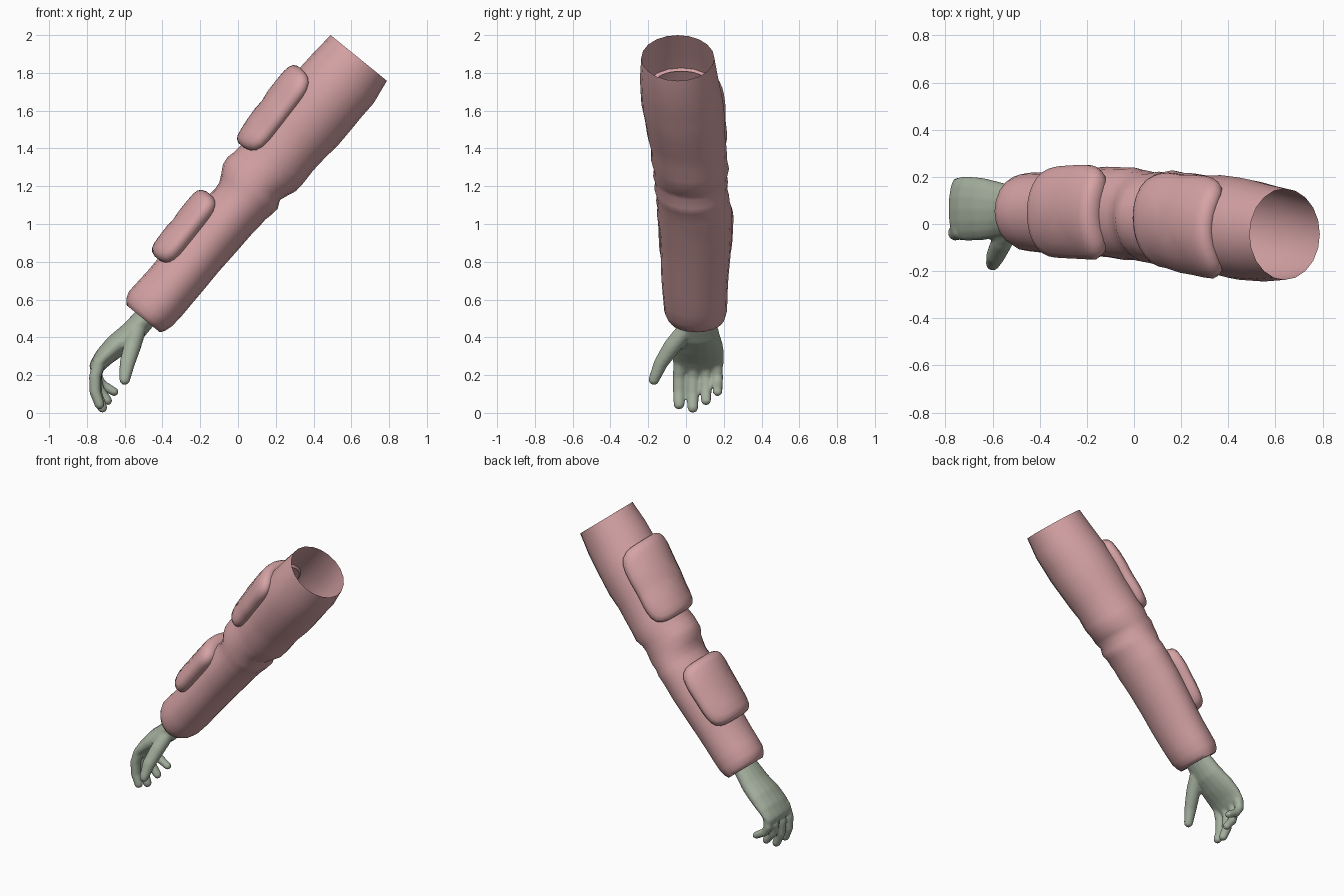
import bpy, bmesh, math
from mathutils import Vector

if "Cube" in bpy.data.objects:
    bpy.data.objects.remove(bpy.data.objects["Cube"])


def material(name, rgb):
    m = bpy.data.materials.new(name)
    m.diffuse_color = (*rgb, 1)
    m.use_nodes = True
    m.node_tree.nodes["Principled BSDF"].inputs["Base Color"].default_value = m.diffuse_color
    return m


PINK = material("pink cloth", (0.67, 0.365, 0.375))
SKIN = material("grey green skin", (0.37, 0.43, 0.34))

# Arm frame: s runs from cuff to shoulder, OUT points to the outer side
ORIGIN = Vector((-0.48, 0, 0.5))
AXIS = Vector((0.63, 0, 0.776))
OUT = Vector((-0.776, 0, 0.63))

# Sleeve profile: s, outer radius, inner radius, y min, y max
PROFILE = [
    (-0.015, .128, .098, -.085, .195), (0.01, .152, .115, -.10, .208),
    (0.05, .166, .127, -.115, .217), (0.12, .162, .133, -.12, .219),
    (0.20, .157, .134, -.126, .221), (0.29, .156, .136, -.131, .225),
    (0.43, .160, .137, -.134, .236), (0.58, .162, .144, -.14, .243),
    (0.70, .161, .148, -.153, .24), (0.76, .154, .154, -.152, .24),
    (0.80, .158, .155, -.158, .23), (0.84, .178, .164, -.156, .228),
    (0.885, .203, .170, -.168, .218), (0.93, .209, .150, -.164, .222),
    (0.97, .199, .165, -.174, .218), (1.02, .193, .186, -.17, .228),
    (1.08, .192, .190, -.185, .218), (1.16, .200, .188, -.186, .215),
    (1.25, .205, .194, -.205, .206), (1.35, .210, .206, -.217, .207),
    (1.46, .211, .208, -.236, .198), (1.54, .209, .208, -.24, .188),
    (1.64, .204, .212, -.244, .17), (1.777, .192, .192, -.237, .15),
]


def arm_point(s, a, lift=0.0, scale=1.0):
    """Point on the sleeve at length s and angle a (0 = outer side)."""
    lo, hi = PROFILE[0], PROFILE[1]
    for lo, hi in zip(PROFILE, PROFILE[1:]):
        if s <= hi[0]:
            break
    t = max(0, min(1, (s - lo[0]) / (hi[0] - lo[0])))
    up, down, y0, y1 = (p + (q - p) * t for p, q in zip(lo[1:], hi[1:]))
    c = math.cos(a)
    n = ((up if c > 0 else down) + lift) * c * scale
    y = (y0 + y1) / 2 + ((y1 - y0) / 2 + lift) * math.sin(a) * scale
    return ORIGIN + AXIS * s + OUT * n + Vector((0, y, 0))


def bridge(bm, rings):
    for r0, r1 in zip(rings, rings[1:]):
        n = len(r0)
        for i in range(n):
            j = (i + 1) % n
            bm.faces.new((r0[i], r0[j], r1[j], r1[i]))


def finish(name, bm, mat, angle=60, closed=True):
    if closed:
        bmesh.ops.recalc_face_normals(bm, faces=bm.faces)
    me = bpy.data.meshes.new(name)
    bm.to_mesh(me)
    bm.free()
    ob = bpy.data.objects.new(name, me)
    bpy.context.collection.objects.link(ob)
    me.materials.append(mat)
    bpy.context.view_layer.objects.active = ob
    ob.select_set(True)
    bpy.ops.object.shade_smooth_by_angle(angle=math.radians(angle))
    ob.select_set(False)
    return ob


# Sleeve: open tube at the shoulder, tucked in at the cuff
bm = bmesh.new()
N = 20
stations = [(0.03, 0.5), (-0.005, 0.8)] + [(p[0], 1) for p in PROFILE]
rings = [[bm.verts.new(arm_point(s, 2 * math.pi * i / N, 0, k)
                       + (AXIS * (-0.01) if k == 0.8 else Vector()))
          for i in range(N)] for s, k in stations]
bridge(bm, rings)
finish("sleeve", bm, PINK)


# Padded plates wrapped over the outer side of the sleeve
def pad(name, s0, s1, half_angle, height):
    bm = bmesh.new()
    n = 48
    steps = [(.2, 1), (.5, 1), (.75, .98), (.88, .88), (.96, .66),
             (1, .3), (1, 0), (.97, -.35)]
    mid, half = (s0 + s1) / 2, (s1 - s0) / 2

    def outline(i, r):
        a = 2 * math.pi * i / n
        c, d = math.cos(a), math.sin(a)
        k = r / (abs(c) ** 5 + abs(d) ** 5) ** 0.2
        return mid + half * c * k, half_angle * d * k

    rings = []
    for r, h in steps:
        ring = []
        for i in range(n):
            s, a = outline(i, r)
            ring.append(bm.verts.new(arm_point(s, a, h * height)))
        rings.append(ring)
    bridge(bm, rings)
    bm.faces.new(rings[0])
    finish(name, bm, PINK)


pad("upper_arm_pad", 1.025, 1.54, math.radians(62), 0.055)
pad("forearm_pad", 0.28, 0.72, math.radians(60), 0.068)


# Hand: lofted palm and digits fused into one smooth skin
def limb(bm, path, n=16):
    """path rows: x, y, z, thickness radius, width radius (along y)."""
    pts = [Vector(p[:3]) for p in path]
    dirs = [(pts[min(i + 1, len(pts) - 1)] - pts[max(i - 1, 0)]).normalized()
            for i in range(len(pts))]
    rows = [(c, d, p[3], p[4]) for c, d, p in zip(pts, dirs, path)]

    def cap(row, sign):
        c, d, a, b = row
        return [(c + d * sign * a * math.sin(t), d, a * math.cos(t),
                 b - a + a * math.cos(t)) for t in (0.5, 0.95, 1.3)]

    rows = cap(rows[0], -1)[::-1] + rows + cap(rows[-1], 1)
    rings = []
    for c, d, a, b in rows:
        side = (Vector((0, 1, 0)) - d * d.y).normalized()
        nor = side.cross(d)
        rings.append([bm.verts.new(c + side * b * math.cos(2 * math.pi * i / n)
                                   + nor * a * math.sin(2 * math.pi * i / n))
                      for i in range(n)])
    bridge(bm, rings)
    bm.faces.new(rings[0])
    bm.faces.new(rings[-1])


bm = bmesh.new()
limb(bm, [(-.43, .055, .575, .058, .09), (-.487, .055, .507, .06, .098),
          (-.57, .06, .415, .065, .118), (-.645, .063, .355, .063, .134),
          (-.71, .065, .295, .052, .138), (-.745, .065, .25, .042, .134)])
# fingers: y, tip x, tip z, radius
for y, tx, tz, r in [(-.037, -.733, .018, .034), (.036, -.718, .0, .034),
                     (.106, -.69, .04, .032), (.167, -.655, .088, .030)]:
    tip = tz + r * .78
    bend = tx + .735
    limb(bm, [(-.735, y * .95 + .003, .265, r, r),
              (-.758 + bend * .15, y, .19, r * .95, r),
              (-.757 + bend * .5, y, tip + (.19 - tip) * .45, r * .9, r * .95),
              (tx, y, tip, r * .78, r * .85)])
# thumb
limb(bm, [(-.535, -.01, .43, .046, .046), (-.56, -.075, .35, .046, .046),
          (-.587, -.135, .26, .041, .037), (-.6, -.17, .176, .029, .029)])
hand = finish("hand", bm, SKIN, 180)
fuse = hand.modifiers.new("fuse", 'REMESH')
fuse.mode = 'VOXEL'
fuse.voxel_size = 0.009
fuse.use_smooth_shade = True
relax = hand.modifiers.new("relax", 'SMOOTH')
relax.factor = 0.5
relax.iterations = 4
